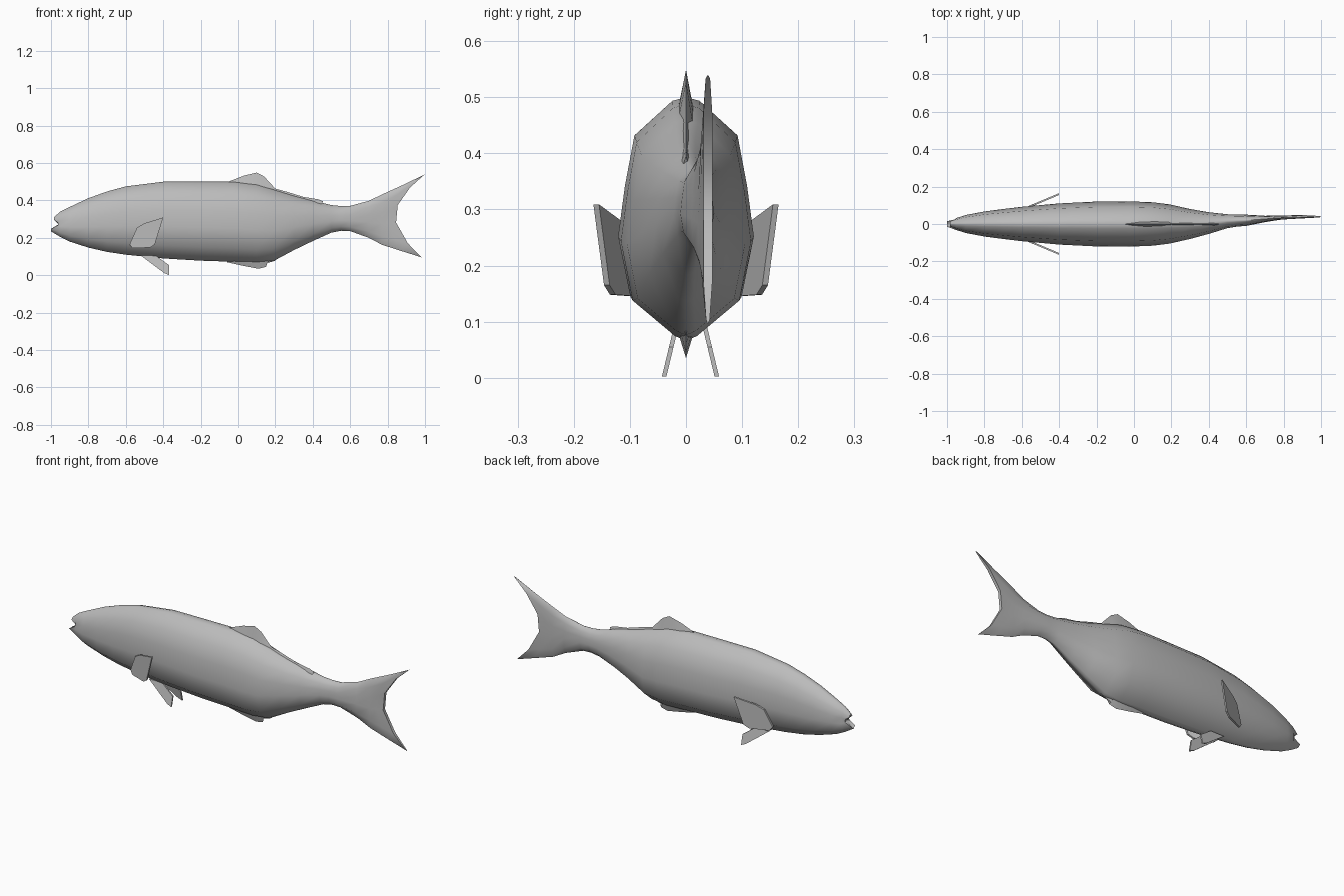
import bpy, bmesh

if "Cube" in bpy.data.objects:
    bpy.data.objects.remove(bpy.data.objects["Cube"])

grey = bpy.data.materials.new("scale_grey")
grey.diffuse_color = (0.5, 0.5, 0.5, 1)
grey.use_nodes = True
grey.node_tree.nodes["Principled BSDF"].inputs["Base Color"].default_value = grey.diffuse_color


def finish(name, bm, smooth=None):
    bmesh.ops.recalc_face_normals(bm, faces=bm.faces)
    mesh = bpy.data.meshes.new(name)
    bm.to_mesh(mesh)
    bm.free()
    mesh.materials.append(grey)
    ob = bpy.data.objects.new(name, mesh)
    bpy.context.collection.objects.link(ob)
    bpy.ops.object.select_all(action='DESELECT')
    ob.select_set(True)
    bpy.context.view_layer.objects.active = ob
    if smooth:
        bpy.ops.object.shade_smooth_by_angle(angle=smooth)
    return ob


# Half cross-section: (height fraction, width fraction), top to bottom
SECTION = [(1, 0), (.985, .2), (.84, .76), (.63, .9), (.42, 1), (.17, .82), (.02, .17), (0, 0)]

# Body stations: x, bottom z, top z, half width, centre y, tail fork depth
STATIONS = [
    (-.985, .235, .31, .018, 0, 0), (-.95, .205, .34, .032, 0, 0),
    (-.9, .18, .365, .048, 0, 0), (-.8, .148, .412, .067, 0, 0),
    (-.7, .125, .448, .08, 0, 0), (-.6, .11, .475, .092, 0, 0),
    (-.4, .09, .5, .11, 0, 0), (-.2, .078, .5, .12, 0, 0),
    (-.02, .072, .5, .121, 0, 0), (.1, .066, .487, .116, 0, 0),
    (.19, .076, .459, .105, 0, 0), (.3, .135, .425, .08, 0, 0),
    (.4, .183, .4, .058, .005, 0), (.5, .228, .375, .037, .015, 0),
    (.55, .238, .37, .032, .018, 0), (.6, .236, .371, .03, .02, 0),
    (.7, .2, .398, .017, .027, 0), (.77, .163, .432, .012, .033, 0),
    (.807, .128, .485, .011, .036, .08), (.84, .095, .54, .01, .039, .16),
]


# Body and forked tail, lofted as one skin
bm = bmesh.new()
rings = []
for i, (x, zb, zt, w, yc, fork) in enumerate(STATIONS):
    loop = [(t, f) for t, f in SECTION] + [(t, -f) for t, f in SECTION[-2:0:-1]]
    ring = []
    for t, f in loop:
        px = x + fork * abs(2 * t - 1) ** 1.8 * (1 if t > .5 else .9)
        if i == 0:  # lips: lower one juts out, corners sit back
            px += .022 if .4 < t < .7 else (-.015 if t < .4 else 0)
        if fork:
            f = max(-.8, min(.8, f * 2))
        ring.append(bm.verts.new((px, yc + w * f, zb + (zt - zb) * t)))
    rings.append(ring)
n = len(rings[0])
for a, b in zip(rings, rings[1:]):
    for k in range(n):
        bm.faces.new((a[k], a[(k + 1) % n], b[(k + 1) % n], b[k]))
# Mouth hollow at the front, strips across the tail edge
for ring, centre in ((rings[0], (-.96, 0, .272)), (rings[-1], None)):
    if centre:
        c = bm.verts.new(centre)
        for k in range(n):
            bm.faces.new((ring[k], ring[(k + 1) % n], c))
    else:
        for k in range(n // 2):
            quad = [ring[k], ring[k + 1], ring[-k - 1], ring[-k]] if k else [ring[0], ring[1], ring[-1]]
            if k == n // 2 - 1:
                quad = [ring[k], ring[k + 1], ring[-k]]
            bm.faces.new(quad)
finish("body_and_tail", bm, .9)


# Ridge fins: sharp outer edge flaring to a wider root: (x, edge z, root z, root half width)
def ridge_fin(name, rows):
    bm = bmesh.new()
    strips = [[bm.verts.new(p) for p in ((x, -w, zr), (x2, 0, ze), (x, w, zr))]
              for x, x2, ze, zr, w in rows]
    for a, b in zip(strips, strips[1:]):
        for k in range(3):
            bm.faces.new((a[k], a[(k + 1) % 3], b[(k + 1) % 3], b[k]))
    bm.faces.new(strips[0])
    bm.faces.new(strips[-1])
    finish(name, bm, .9)


ridge_fin("dorsal_fin", [(-.05, -.05, .501, .47, .012), (.03, .03, .532, .465, .017),
                         (.09, .1, .549, .46, .017), (.14, .14, .528, .45, .016),
                         (.2, .2, .463, .43, .016), (.27, .27, .444, .41, .014),
                         (.35, .35, .419, .39, .012), (.42, .43, .406, .38, .01),
                         (.44, .455, .395, .37, .008)])
ridge_fin("anal_fin", [(-.06, -.06, .07, .1, .015), (.02, .02, .052, .1, .02),
                       (.09, .11, .035, .1, .02), (.12, .15, .045, .1, .018),
                       (.17, .14, .06, .1, .015), (.22, .2, .078, .12, .012)])


# Thin paired fins: side outline placed on a slanted plane
def paired_fin(name, outline, y_of, thick, shift=0):
    for side, label in ((1, "left"), (-1, "right")):
        bm = bmesh.new()
        layers = [[bm.verts.new((x, shift + side * (y_of(x, z) + d), z)) for x, z in outline]
                  for d in (-thick / 2, thick / 2)]
        m = len(outline)
        for layer in layers:
            bm.faces.new(layer)
        for k in range(m):
            j = (k + 1) % m
            bm.faces.new((layers[0][k], layers[0][j], layers[1][j], layers[1][k]))
        finish(f"{name}_{label}", bm)


paired_fin("pectoral_fin",
           [(-.58, .165), (-.54, .255), (-.5, .278), (-.4, .309), (-.445, .165), (-.47, .148), (-.565, .145)],
           lambda x, z: .16 + (x + .4) * .42, .01)
paired_fin("pelvic_fin",
           [(-.52, .105), (-.44, .105), (-.37, .055), (-.37, .002), (-.395, .012)],
           lambda x, z: .027 + (.085 - z) * .24, .008, .008)
